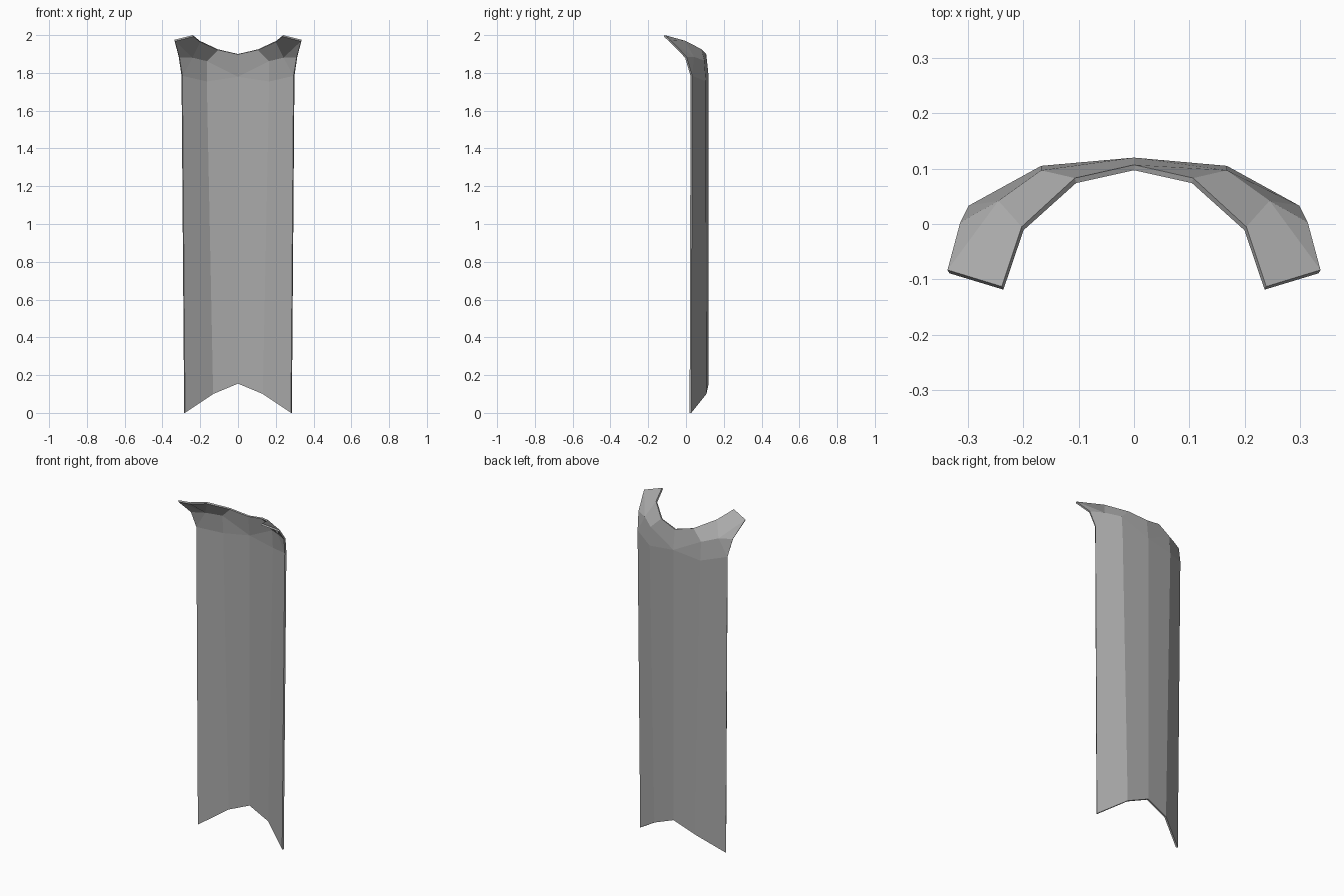
import bpy
import bmesh

if "Cube" in bpy.data.objects:
    bpy.data.objects.remove(bpy.data.objects["Cube"], do_unlink=True)

# Single cloth colour
cloth = bpy.data.materials.new("cloth_grey")
cloth.use_nodes = True
grey = (0.4, 0.4, 0.4, 1)
cloth.diffuse_color = grey
cloth.node_tree.nodes["Principled BSDF"].inputs["Base Color"].default_value = grey

# Outer surface points of one half, from the spine to the free edge
points = {
    "hem_spine": (0, 0.12, 0.155), "hem_mid": (0.135, 0.108, 0.10), "hem_edge": (0.285, 0.028, 0),
    "back_spine": (0, 0.12, 1.78), "back_mid": (0.168, 0.105, 1.755), "back_edge": (0.299, 0.033, 1.785),
    "bend_mid": (0.168, 0.097, 1.865), "bend_outer": (0.245, 0.042, 1.885), "bend_edge": (0.314, 0.003, 1.885),
    "neck_spine": (0, 0.107, 1.90), "neck_mid": (0.107, 0.083, 1.925), "neck_outer": (0.203, -0.005, 1.97),
    "tip_inner": (0.239, -0.113, 2.0), "tip_outer": (0.337, -0.083, 1.975),
}

panels = [
    "hem_spine hem_mid back_mid back_spine",
    "hem_mid hem_edge back_edge back_mid",
    "back_spine back_mid bend_mid",
    "back_spine bend_mid neck_mid neck_spine",
    "back_mid back_edge bend_outer bend_mid",
    "back_edge bend_edge bend_outer",
    "bend_mid bend_outer neck_outer neck_mid",
    "bend_outer tip_outer tip_inner neck_outer",
    "bend_outer bend_edge tip_outer",
]

# Build both halves, sharing the spine
bm = bmesh.new()
for side in (1, -1):
    verts = {n: bm.verts.new((side * x, y, z)) for n, (x, y, z) in points.items()}
    for panel in panels:
        corners = [verts[n] for n in panel.split()]
        bm.faces.new(corners[::-side])
bmesh.ops.remove_doubles(bm, verts=bm.verts, dist=0.0001)

mesh = bpy.data.meshes.new("cape")
bm.to_mesh(mesh)
bm.free()
mesh.materials.append(cloth)
cape = bpy.data.objects.new("cape", mesh)
bpy.context.collection.objects.link(cape)

# Cloth thickness grows inward
shell = cape.modifiers.new("thickness", "SOLIDIFY")
shell.thickness = 0.01
shell.offset = -1
